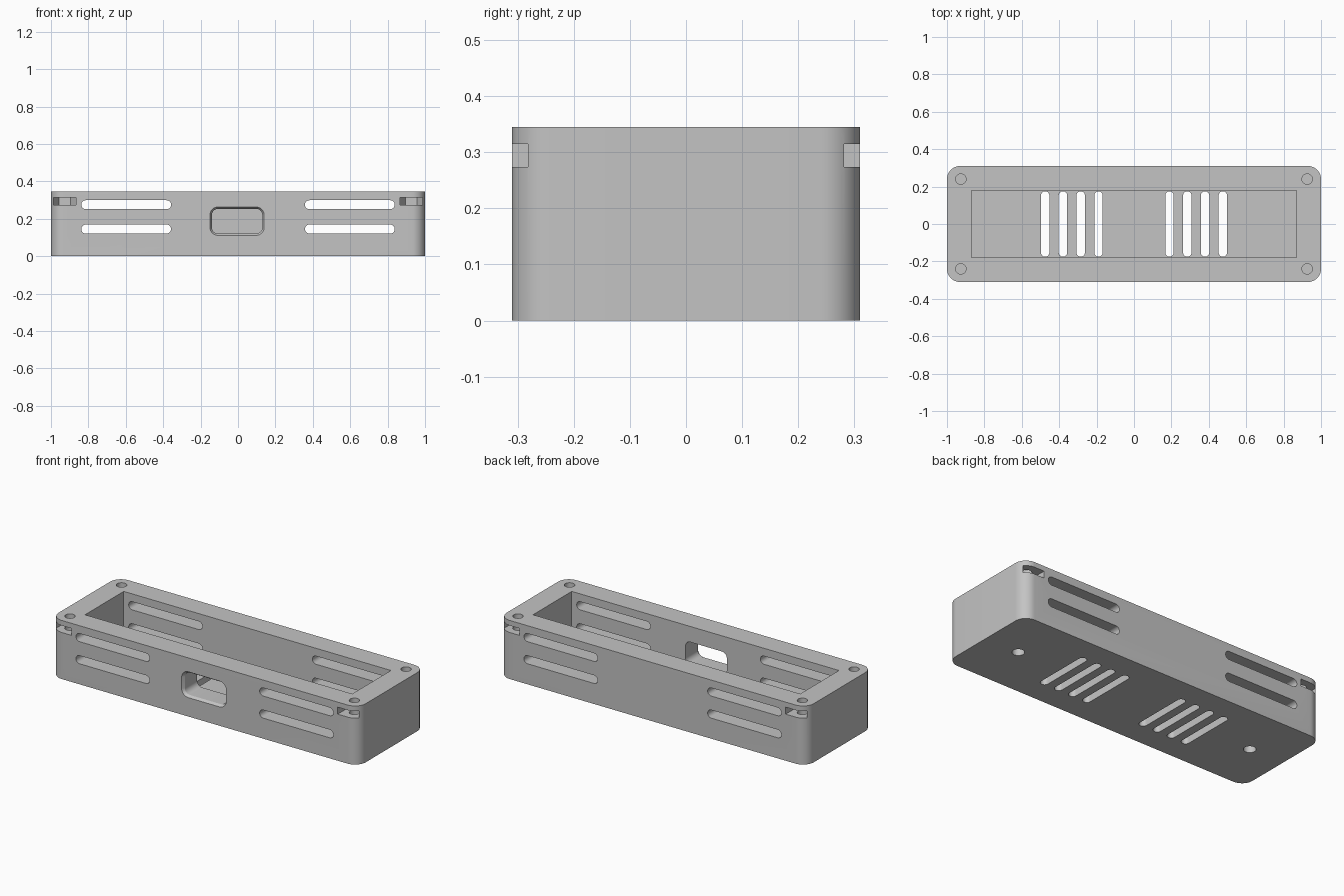
import bpy, bmesh, math
from mathutils import Matrix, Vector

if "Cube" in bpy.data.objects:
    bpy.data.objects.remove(bpy.data.objects["Cube"], do_unlink=True)

grey = bpy.data.materials.new("plain_grey")
grey.use_nodes = True
COLOUR = (0.55, 0.55, 0.55, 1)
grey.diffuse_color = COLOUR
grey.node_tree.nodes["Principled BSDF"].inputs["Base Color"].default_value = COLOUR

# Maps profile (u, v) and depth w to world (x, -depth, height)
FRONT = Matrix.Rotation(math.radians(90), 4, 'X')


def rounded(w, h, r, seg=8):
    """Outline of a rounded rectangle centred on the origin."""
    pts = []
    for i, (sx, sy) in enumerate(((1, 1), (-1, 1), (-1, -1), (1, -1))):
        for k in range(seg + 1):
            a = math.radians(90) * (i + k / seg)
            p = Vector((sx * (w / 2 - r) + r * math.cos(a),
                        sy * (h / 2 - r) + r * math.sin(a)))
            if not pts or (p - pts[-1]).length > 1e-5:
                pts.append(p)
    if (pts[0] - pts[-1]).length < 1e-5:
        pts.pop()
    return pts


def polygon(r, n):
    return [Vector((r * math.cos(math.tau * i / n), r * math.sin(math.tau * i / n)))
            for i in range(n)]


def loft(name, rings, centre=(0, 0), turn=Matrix()):
    """Solid through rings of (outline, depth) that share a point count."""
    bm = bmesh.new()
    c = Vector(centre)
    loops = [[bm.verts.new(turn @ Vector((p.x + c.x, p.y + c.y, d))) for p in pts]
             for pts, d in rings]
    n = len(loops[0])
    bm.faces.new(loops[0])
    bm.faces.new(loops[-1])
    for a, b in zip(loops, loops[1:]):
        for i in range(n):
            bm.faces.new((a[i], a[(i + 1) % n], b[(i + 1) % n], b[i]))
    bmesh.ops.recalc_face_normals(bm, faces=bm.faces)
    mesh = bpy.data.meshes.new(name)
    bm.to_mesh(mesh)
    bm.free()
    mesh.materials.append(grey)
    ob = bpy.data.objects.new(name, mesh)
    bpy.context.collection.objects.link(ob)
    return ob


def prism(name, pts, low, high, centre=(0, 0), turn=Matrix()):
    return loft(name, [(pts, low), (pts, high)], centre, turn)


def cut(body, cutter):
    mod = body.modifiers.new("cut", 'BOOLEAN')
    mod.operation = 'DIFFERENCE'
    mod.solver = 'EXACT'
    mod.object = cutter
    bpy.context.view_layer.objects.active = body
    bpy.ops.object.modifier_apply(modifier=mod.name)
    bpy.data.objects.remove(cutter, do_unlink=True)


LENGTH, WIDTH, HEIGHT = 2.0, 0.62, 0.345
FLOOR = 0.09

# Case body and open cavity
body = prism("case_body", rounded(LENGTH, WIDTH, 0.07, 12), 0, HEIGHT)
box = [Vector(p) for p in ((-0.87, -0.18), (0.87, -0.18), (0.87, 0.18), (-0.87, 0.18))]
cut(body, prism("cavity", box, FLOOR, 0.5))

# Port window with a chamfered lip, front wall only
opening, lip = rounded(0.27, 0.132, 0.033), rounded(0.29, 0.152, 0.043)
cut(body, loft("port_window", [(opening, 0.1), (opening, 0.295), (lip, 0.31), (lip, 0.35)],
               (-0.005, 0.187), FRONT))

for side in (-1, 1):
    # Side vents through the front and back walls
    for z in (0.145, 0.275):
        cut(body, prism("side_vent", rounded(0.48, 0.048, 0.024), -0.4, 0.4,
                        (side * 0.598, z), FRONT))
    # Floor vents
    for i in range(4):
        cut(body, prism("floor_vent", rounded(0.045, 0.35, 0.0225), -0.1, 0.2,
                        (side * (0.19 + 0.095 * i), 0)))
    # Round blind pocket underneath
    cut(body, prism("base_pocket", polygon(0.033, 32), -0.1, 0.05, (side * 0.78, 0)))

    for end in (-1, 1):
        # Hexagonal nut pocket open to the outside, with a screw hole above
        hexa = polygon(0.06, 6)
        nut = [Vector((p.x, p.y * -end)) for p in hexa[:4]]
        nut += [Vector((-0.06, end * 0.2)), Vector((0.06, end * 0.2))]
        at = (side * 0.926, end * 0.24)
        cut(body, prism("nut_pocket", nut, 0.274, 0.315, at))
        cut(body, prism("screw_hole", polygon(0.028, 32), 0.2, 0.5, at))

# Smooth the curved walls, keep the edges sharp
bpy.ops.object.select_all(action='DESELECT')
body.select_set(True)
bpy.context.view_layer.objects.active = body
bpy.ops.object.shade_smooth_by_angle(angle=math.radians(30))
